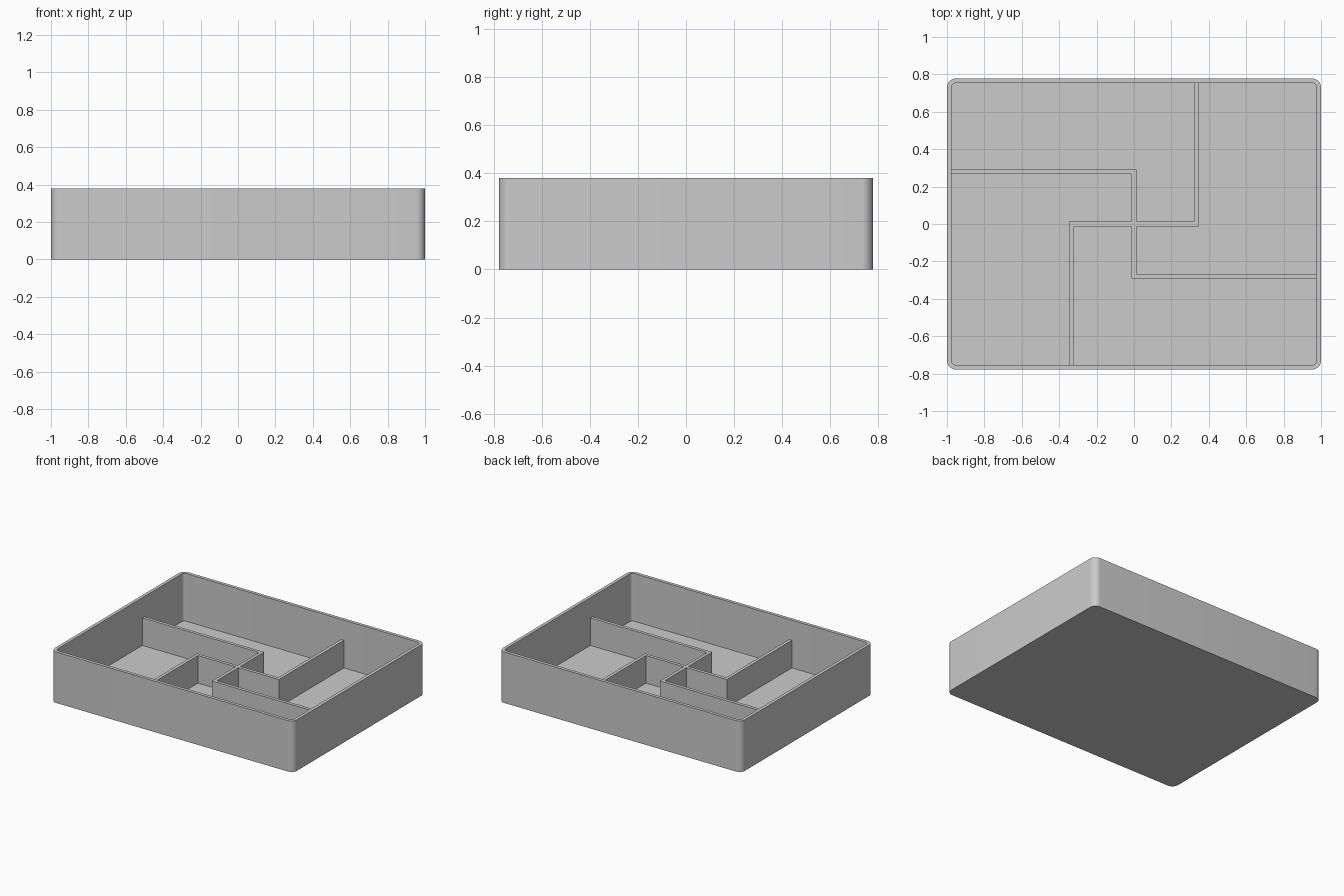
import bpy, bmesh
from math import cos, sin, pi
from mathutils import Vector

cube = bpy.data.objects.get("Cube")
if cube:
    bpy.data.objects.remove(cube, do_unlink=True)

HX, HY, HEIGHT = 1.0, 0.778, 0.38      # outer half sizes and rim height
WALL, RADIUS, SEGS = 0.0244, 0.048, 10
DIVIDER_TOP = 0.23

grey = bpy.data.materials.new("plain grey")
grey.use_nodes = True
COLOUR = (0.6, 0.6, 0.6, 1)
grey.diffuse_color = COLOUR
grey.node_tree.nodes["Principled BSDF"].inputs["Base Color"].default_value = COLOUR


def finish(name, bm):
    bmesh.ops.recalc_face_normals(bm, faces=bm.faces)
    mesh = bpy.data.meshes.new(name)
    bm.to_mesh(mesh)
    bm.free()
    mesh.materials.append(grey)
    obj = bpy.data.objects.new(name, mesh)
    bpy.context.collection.objects.link(obj)
    return obj


def rounded_loop(bm, inset, z):
    """Ring of vertices around a rounded rectangle."""
    r = RADIUS - inset
    cx, cy = HX - RADIUS, HY - RADIUS
    ring = []
    for q, (sx, sy) in enumerate([(1, 1), (-1, 1), (-1, -1), (1, -1)]):
        for i in range(SEGS + 1):
            a = (q + i / SEGS) * pi / 2
            ring.append(bm.verts.new((sx * cx + r * cos(a), sy * cy + r * sin(a), z)))
    return ring


def wall_strip(name, path):
    """Upright divider of constant thickness with mitred corners."""
    pts = [Vector(p) for p in path]
    dirs = [(b - a).normalized() for a, b in zip(pts, pts[1:])]
    bm = bmesh.new()
    sections = []
    for i, p in enumerate(pts):
        d0, d1 = dirs[max(i - 1, 0)], dirs[min(i, len(dirs) - 1)]
        n0, n1 = Vector((-d0.y, d0.x)), Vector((-d1.y, d1.x))
        off = (n0 + n1) / (1 + n0.dot(n1)) * WALL / 2
        sections.append([bm.verts.new((q.x, q.y, z)) for q, z in (
            (p + off, WALL), (p - off, WALL), (p - off, DIVIDER_TOP), (p + off, DIVIDER_TOP))])
    for a, b in zip(sections, sections[1:]):
        for k in range(4):
            j = (k + 1) % 4
            bm.faces.new((a[k], a[j], b[j], b[k]))
    bm.faces.new(sections[0])
    bm.faces.new(sections[-1])
    return finish(name, bm)


# Tray: outer wall, rim, inner wall and floor in one shell
bm = bmesh.new()
loops = [rounded_loop(bm, 0, 0), rounded_loop(bm, 0, HEIGHT),
         rounded_loop(bm, WALL, HEIGHT), rounded_loop(bm, WALL, WALL)]
for a, b in zip(loops, loops[1:]):
    for i in range(len(a)):
        j = (i + 1) % len(a)
        bm.faces.new((a[i], a[j], b[j], b[i]))
bm.faces.new(loops[0])
bm.faces.new(loops[-1])
tray = finish("tray", bm)
bpy.context.view_layer.objects.active = tray
tray.select_set(True)
bpy.ops.object.shade_smooth_by_angle()

# Dividers: one full zigzag and two angled arms butting against it
ARM_X, ARM_Y = 0.334, 0.279
END_X, END_Y = HX - WALL * 0.9, HY - WALL * 0.9
wall_strip("zigzag_divider", [(-END_X, ARM_Y), (0, ARM_Y), (0, -ARM_Y), (END_X, -ARM_Y)])
for name, s in (("back_divider", 1), ("front_divider", -1)):
    wall_strip(name, [(s * WALL / 2, 0), (s * ARM_X, 0), (s * ARM_X, s * END_Y)])
